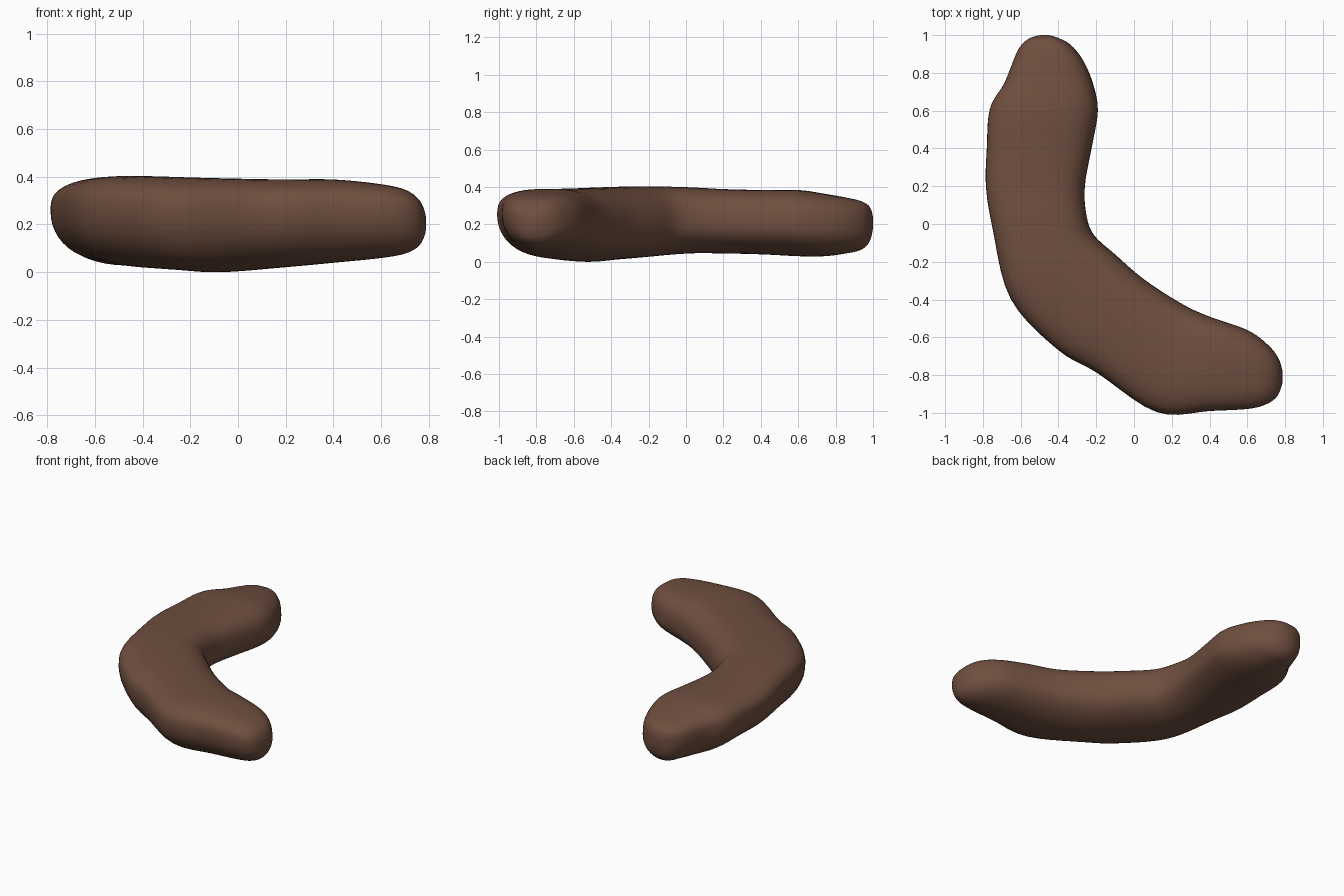
import bpy
import bmesh
import math
from mathutils import Vector

cube = bpy.data.objects.get("Cube")
if cube:
    bpy.data.objects.remove(cube, do_unlink=True)

RING = 48    # points around each cross-section
STEPS = 5    # rings between neighbouring stations

# Stations along the bend: outer x, y, inner x, y, underside z, top z
STATIONS = [
    (-.5, 1, -.45, 1, .18, .24),
    (-.56, .98, -.4, .985, .11, .295),
    (-.61, .93, -.33, .945, .065, .325),
    (-.645, .85, -.265, .86, .045, .345),
    (-.69, .74, -.215, .74, .03, .365),
    (-.765, .61, -.19, .6, .03, .385),
    (-.78, .4, -.22, .42, .04, .385),
    (-.785, .2, -.26, .2, .045, .39),
    (-.75, -.02, -.25, .04, .045, .4),
    (-.655, -.4, -.21, -.06, .025, .405),
    (-.4, -.67, -.1, -.16, .01, .4),
    (-.2, -.785, .05, -.29, 0, .395),
    (.12, -1, .25, -.42, .02, .39),
    (.4, -.99, .4, -.49, .04, .39),
    (.6, -.98, .6, -.56, .06, .37),
    (.7, -.955, .71, -.64, .08, .345),
    (.76, -.91, .765, -.71, .115, .3),
    (.787, -.84, .787, -.78, .17, .24),
]


def blend(a, b, c, d, t):
    """Smooth curve through b and c, guided by a and d."""
    return b + .5 * t * (c - a + t * (2 * a - 5 * b + 4 * c - d
                                      + t * (3 * (b - c) + d - a)))


def soft_power(value, power):
    return math.copysign(abs(value) ** power, value)


def section(station):
    """Section with a flattened top, a round belly and a raised outer waist."""
    ox, oy, ix, iy, low, high = station
    for k in range(RING):
        angle = math.tau * k / RING
        c, s = math.cos(angle), math.sin(angle)
        power = .7 if s > 0 else .95
        u, v = soft_power(c, power), soft_power(s, power)
        f = (1 + u) / 2
        waist = low + (high - low) * (.54 + .08 * u)
        z = waist + v * ((high - waist) if s > 0 else (waist - low))
        yield Vector((ix + (ox - ix) * f, iy + (oy - iy) * f, z))


# Interpolate the stations into a dense series of sections
sections = []
last = len(STATIONS) - 1
for i in range(last):
    four = [STATIONS[min(max(i + j, 0), last)] for j in (-1, 0, 1, 2)]
    for n in range(STEPS):
        sections.append([blend(*values, n / STEPS) for values in zip(*four)])
sections.append(STATIONS[last])

# Skin the sections and close both ends
bm = bmesh.new()
rings = [[bm.verts.new(p) for p in section(s)] for s in sections]
for a, b in zip(rings, rings[1:]):
    for k in range(RING):
        m = (k + 1) % RING
        bm.faces.new((a[k], a[m], b[m], b[k]))
for ring in (rings[0], rings[-1]):
    tip = bm.verts.new(sum((v.co for v in ring), Vector()) / RING)
    for k in range(RING):
        bm.faces.new((ring[k], ring[(k + 1) % RING], tip))

# Relax small kinks, then seat the underside on the ground
for _ in range(2):
    bmesh.ops.smooth_vert(bm, verts=bm.verts, factor=.4,
                          use_axis_x=True, use_axis_y=True, use_axis_z=True)
floor = min(v.co.z for v in bm.verts)
bmesh.ops.translate(bm, verts=bm.verts, vec=(0, 0, -floor))
bmesh.ops.recalc_face_normals(bm, faces=bm.faces)
mesh = bpy.data.meshes.new("curved_body")
bm.to_mesh(mesh)
bm.free()

# Plain brown finish
brown = bpy.data.materials.new("warm_brown")
brown.use_nodes = True
colour = (.16, .078, .05, 1)
brown.diffuse_color = colour
brown.node_tree.nodes["Principled BSDF"].inputs["Base Color"].default_value = colour
mesh.materials.append(brown)

body = bpy.data.objects.new("curved_body", mesh)
bpy.context.collection.objects.link(body)
for polygon in mesh.polygons:
    polygon.use_smooth = True
